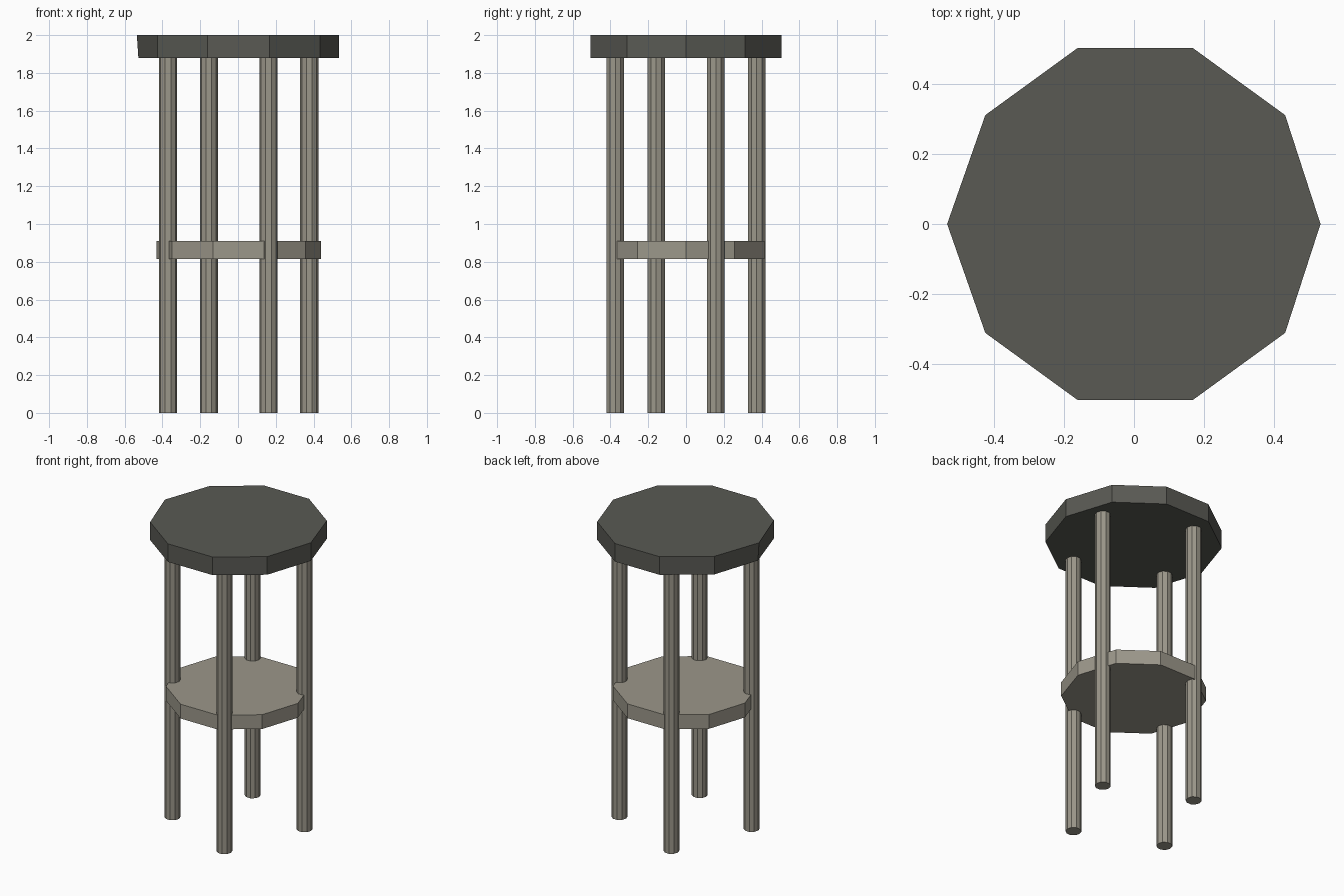
import bpy, math

if "Cube" in bpy.data.objects:
    bpy.data.objects.remove(bpy.data.objects["Cube"])

CX = 0.0035  # slight sideways offset of the whole stool


def material(name, color):
    m = bpy.data.materials.new(name)
    m.diffuse_color = (*color, 1.0)
    m.use_nodes = True
    m.node_tree.nodes["Principled BSDF"].inputs["Base Color"].default_value = m.diffuse_color
    return m


dark = material("dark grey seat", (0.100, 0.101, 0.088))
light = material("warm grey frame", (0.33, 0.31, 0.255))


def decagon_prism(name, x, y, radius, z0, z1, mat):
    """Ten-sided upright prism with corners on the x axis."""
    n = 10
    ring = [(x + radius * math.cos(math.tau * i / n),
             y + radius * math.sin(math.tau * i / n)) for i in range(n)]
    verts = [(a, b, z0) for a, b in ring] + [(a, b, z1) for a, b in ring]
    faces = [tuple(reversed(range(n))), tuple(range(n, 2 * n))]
    faces += [(i, (i + 1) % n, n + (i + 1) % n, n + i) for i in range(n)]
    mesh = bpy.data.meshes.new(name)
    mesh.from_pydata(verts, [], faces)
    mesh.materials.append(mat)
    obj = bpy.data.objects.new(name, mesh)
    bpy.context.collection.objects.link(obj)
    return obj


# Seat, with its left top corner pulled out a touch
seat = decagon_prism("seat", CX, 0, 0.531, 1.88, 2.0, dark)
seat.data.vertices[15].co.x -= 0.008

# Lower round shelf
decagon_prism("shelf", CX, 0, 0.436, 0.815, 0.91, light)

# Four legs, spaced a quarter turn apart
names = ("front_leg", "right_leg", "back_leg", "left_leg")
start = math.atan2(-0.374, 0.158)
for i, name in enumerate(names):
    a = start + i * math.pi / 2
    decagon_prism(name, CX + 0.406 * math.cos(a), 0.406 * math.sin(a),
                  0.048, 0.0, 1.89, light)
